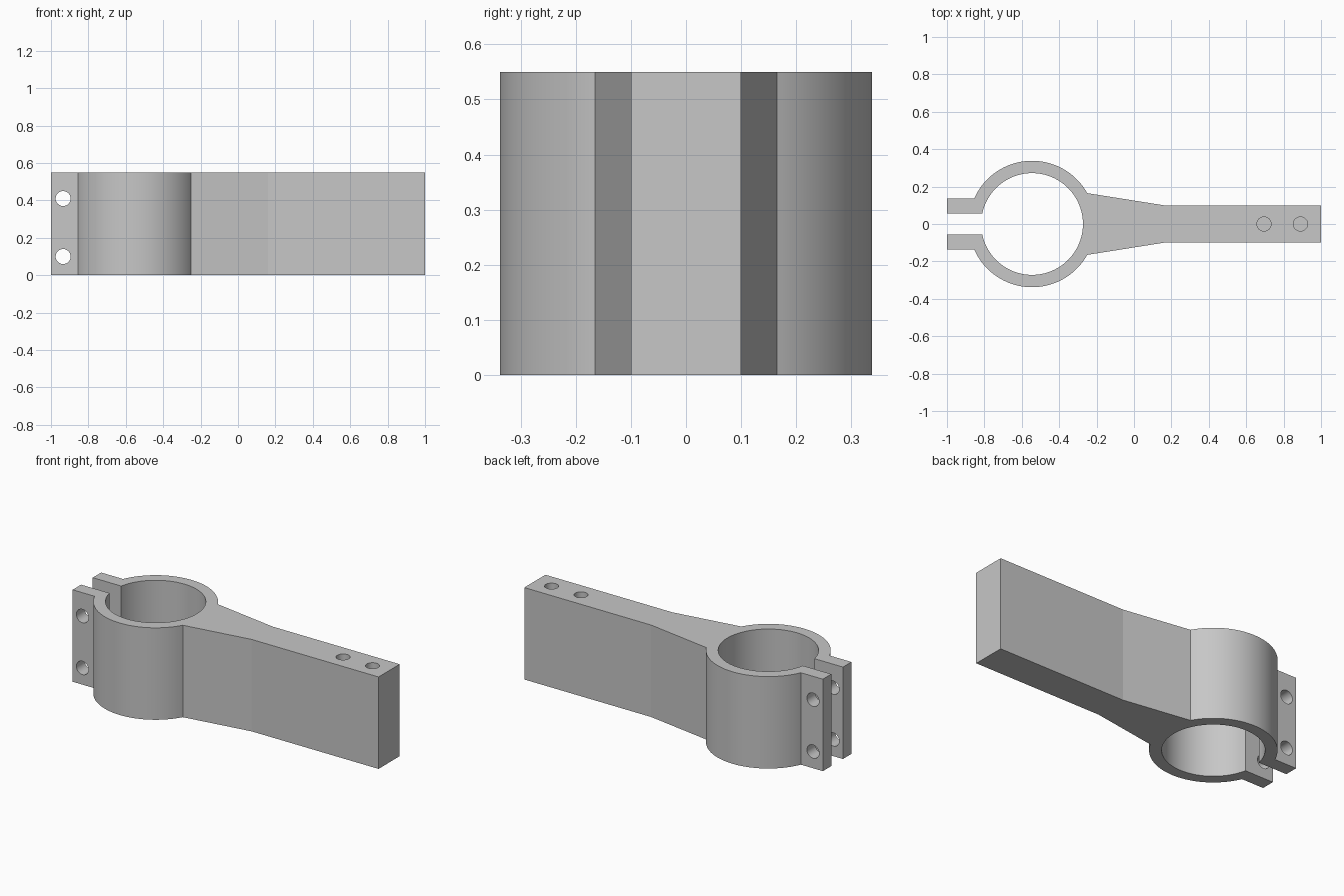
import bpy, bmesh, math
from mathutils import Matrix

if "Cube" in bpy.data.objects:
    bpy.data.objects.remove(bpy.data.objects["Cube"])

HEIGHT = 0.55
CENTRE = -0.545
OUTER, INNER = 0.338, 0.272
SEGMENTS = 64

grey = bpy.data.materials.new("plain grey")
grey.use_nodes = True
colour = (0.57, 0.57, 0.57, 1)
grey.diffuse_color = colour
grey.node_tree.nodes["Principled BSDF"].inputs["Base Color"].default_value = colour


def arc(radius, start, end):
    """Points of an arc about the clamp centre."""
    angles = [start + (end - start) * i / SEGMENTS for i in range(SEGMENTS + 1)]
    return [(CENTRE + radius * math.cos(a), radius * math.sin(a)) for a in angles]


def add_object(name, bm):
    mesh = bpy.data.meshes.new(name)
    bmesh.ops.recalc_face_normals(bm, faces=bm.faces)
    bm.to_mesh(mesh)
    bm.free()
    obj = bpy.data.objects.new(name, mesh)
    mesh.materials.append(grey)
    bpy.context.collection.objects.link(obj)
    return obj


def drill(body, location, radius, depth, rotation=0):
    """Cut a round hole with a temporary cylinder."""
    bm = bmesh.new()
    bmesh.ops.create_cone(
        bm, cap_ends=True, segments=SEGMENTS, radius1=radius, radius2=radius, depth=depth,
        matrix=Matrix.Translation(location) @ Matrix.Rotation(rotation, 4, "X"))
    cutter = add_object("hole_cutter", bm)
    cutter.hide_render = True
    modifier = body.modifiers.new("hole", "BOOLEAN")
    modifier.operation = "DIFFERENCE"
    modifier.solver = "EXACT"
    modifier.object = cutter
    bpy.ops.object.modifier_apply(modifier=modifier.name)
    bpy.data.objects.remove(cutter)


# Half outline: arm, tapered neck, ring, clamp ear and bore
neck = math.asin(0.165 / OUTER)
ear = math.pi - math.asin(0.135 / OUTER)
slot = math.pi - math.asin(0.055 / INNER)
half = [(1, 0.1), (0.16, 0.1)]
half += arc(OUTER, neck, ear)
half += [(-1, 0.135), (-1, 0.055)]
half += arc(INNER, slot, 0)
outline = half + [(x, -y) for x, y in reversed(half[:-1])]

# Extrude the mirrored outline into the clamp
bm = bmesh.new()
base = bm.faces.new([bm.verts.new((x, y, 0)) for x, y in outline])
raised = bmesh.ops.extrude_face_region(bm, geom=[base], use_keep_orig=True)
top = [v for v in raised["geom"] if isinstance(v, bmesh.types.BMVert)]
bmesh.ops.translate(bm, verts=top, vec=(0, 0, HEIGHT))
clamp = add_object("clamp_arm", bm)
bpy.ops.object.select_all(action="DESELECT")
bpy.context.view_layer.objects.active = clamp
clamp.select_set(True)

# Bolt holes through both ears
for z in (0.1, 0.41):
    drill(clamp, (-0.935, 0, z), 0.04, 0.6, math.pi / 2)

# Blind holes in the top of the arm
for x in (0.695, 0.89):
    drill(clamp, (x, 0, HEIGHT), 0.038, 0.5)

bpy.ops.object.shade_smooth_by_angle(angle=math.radians(7))
